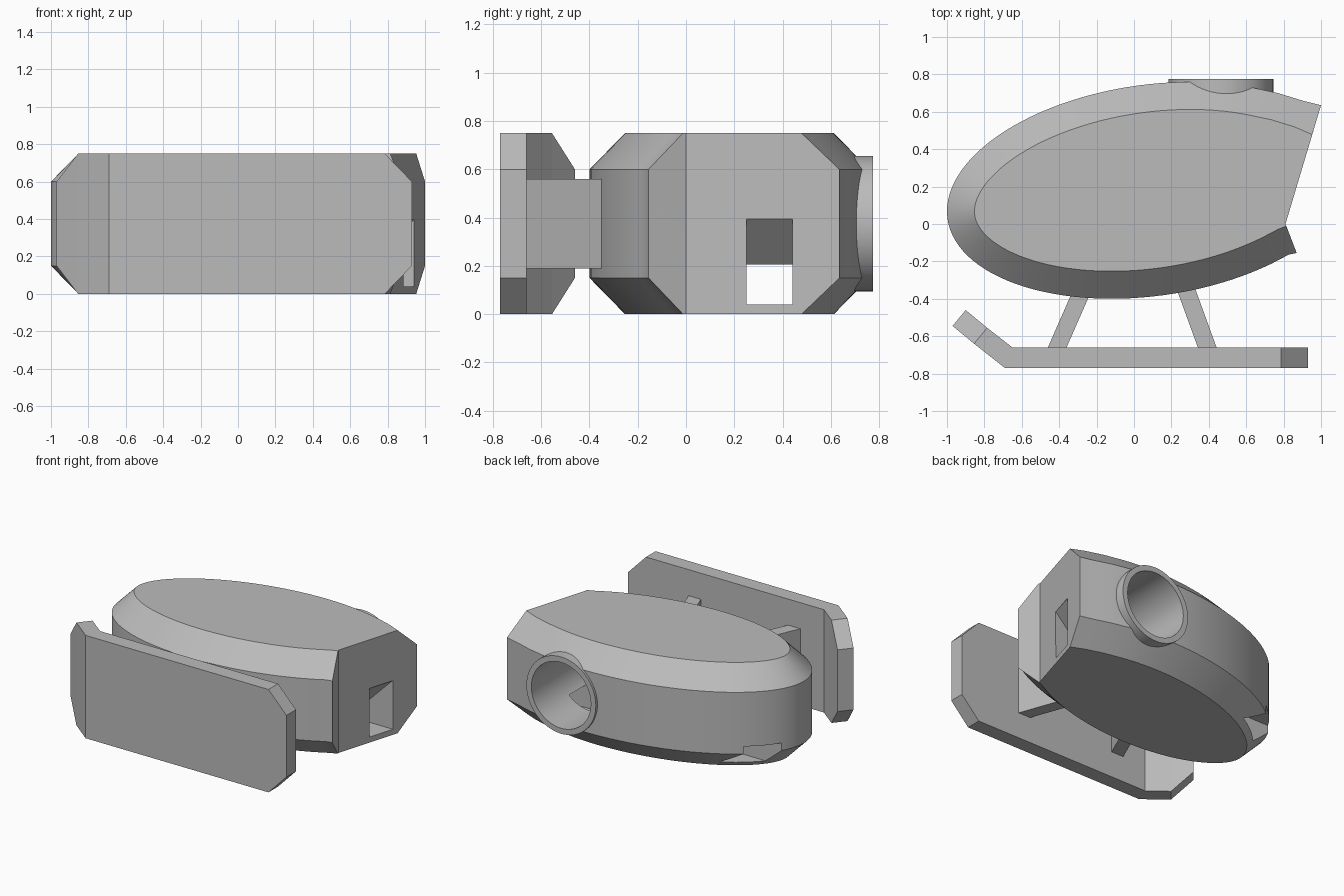
import bpy
import bmesh
import math
from mathutils import Vector

if "Cube" in bpy.data.objects:
    bpy.data.objects.remove(bpy.data.objects["Cube"], do_unlink=True)

HEIGHT = 0.75
BEVEL = 0.15

grey = bpy.data.materials.new("plain_grey")
grey.use_nodes = True
grey.diffuse_color = (0.5, 0.5, 0.5, 1)
grey.node_tree.nodes["Principled BSDF"].inputs["Base Color"].default_value = (0.5, 0.5, 0.5, 1)


def loft(name, rings):
    """Closed solid skinned through rings of equal length, capped at both ends."""
    bm = bmesh.new()
    loops = [[bm.verts.new(p) for p in ring] for ring in rings]
    n = len(loops[0])
    for a, b in zip(loops, loops[1:]):
        for i in range(n):
            j = (i + 1) % n
            bm.faces.new((a[i], a[j], b[j], b[i]))
    bm.faces.new(loops[0][::-1])
    bm.faces.new(loops[-1])
    bmesh.ops.recalc_face_normals(bm, faces=bm.faces)
    mesh = bpy.data.meshes.new(name)
    bm.to_mesh(mesh)
    bm.free()
    mesh.materials.append(grey)
    obj = bpy.data.objects.new(name, mesh)
    bpy.context.collection.objects.link(obj)
    return obj


def cylinder(name, radius, y0, y1):
    """Cylinder along y at the pipe position."""
    angles = [math.tau * k / 64 for k in range(64)]
    return loft(name, [[(0.465 + radius * math.cos(a), y, 0.375 + radius * math.sin(a))
                        for a in angles] for y in (y0, y1)])


def combine(target, tool, operation):
    """Apply a boolean and discard the tool."""
    tool.hide_render = True
    bpy.context.view_layer.objects.active = target
    mod = target.modifiers.new(operation.lower(), "BOOLEAN")
    mod.operation = operation
    mod.solver = "EXACT"
    mod.object = tool
    bpy.ops.object.modifier_apply(modifier=mod.name)
    bpy.data.objects.remove(tool, do_unlink=True)


# Cabin outline: a sheared ellipse running into a flared tail
STEPS = 80
START, END = -0.775, 1.02 - math.tau
path = []
for k in range(STEPS + 1):
    t = START + (END - START) * k / STEPS
    path.append(Vector((0.09 + 1.09 * math.cos(t),
                        0.18 + 0.112 * math.cos(t) + 0.5686 * math.sin(t))))
path[0] = Vector((0.87, -0.155))
path += [Vector(p) for p in ((0.77, 0.70), (0.90, 0.66), (1.0, 0.635))]

# Inset copy of the outline for the bevelled top and bottom
inner = []
for k, p in enumerate(path):
    d = (path[min(k + 1, len(path) - 1)] - path[max(k - 1, 0)]).normalized()
    inner.append(p + Vector((d.y, -d.x)) * 0.147)
inner[0] = Vector((0.815, -0.012))
inner[-1] = Vector((0.953, 0.478))
apex = Vector((0.81, 0.0))

levels = [(inner, 0), (path, BEVEL), (path, HEIGHT - BEVEL), (inner, HEIGHT)]
cabin = loft("cabin", [[(p.x, p.y, z) for p in line + [apex]] for line, z in levels])

# Pipe boss on the back, its bore, and the channel running nose to tail
combine(cabin, cylinder("pipe_boss", 0.28, 0.3, 0.775), "UNION")
combine(cabin, cylinder("pipe_bore", 0.24, 0.0, 0.9), "DIFFERENCE")
channel = [(1.2, 0.04), (1.2, 0.395), (0.94, 0.395), (0.75, 0.205), (-1.2, 0.205), (-1.2, 0.04)]
combine(cabin, loft("channel", [[(x + shift, y, z) for x, z in channel]
                                for y, shift in ((0.25, -0.056), (0.44, 0))]), "DIFFERENCE")

bpy.ops.object.select_all(action="DESELECT")
cabin.select_set(True)
bpy.context.view_layer.objects.active = cabin
bpy.ops.object.shade_smooth_by_angle(angle=math.radians(25))

# Skid: a tall ribbon with an upturned nose and clipped corners
sections = [((-0.97, -0.545), (-0.90, -0.46), BEVEL),
            ((-0.855, -0.64), (-0.785, -0.555), 0),
            ((-0.69, -0.77), (-0.65, -0.66), 0),
            ((0.785, -0.77), (0.785, -0.66), 0),
            ((0.93, -0.77), (0.93, -0.66), BEVEL)]
loft("skid", [[(*a, z), (*b, z), (*b, HEIGHT - z), (*a, HEIGHT - z)] for a, b, z in sections])

# Struts, sunk slightly into skid and cabin
for name, foot, top in (("nose_strut", -0.415, -0.27), ("tail_strut", 0.395, 0.275)):
    loft(name, [[(x + dx, y, z) for dx, z in ((-0.05, 0.19), (0.05, 0.19), (0.05, 0.56), (-0.05, 0.56))]
                for x, y in ((foot, -0.67), (top, -0.34))])
